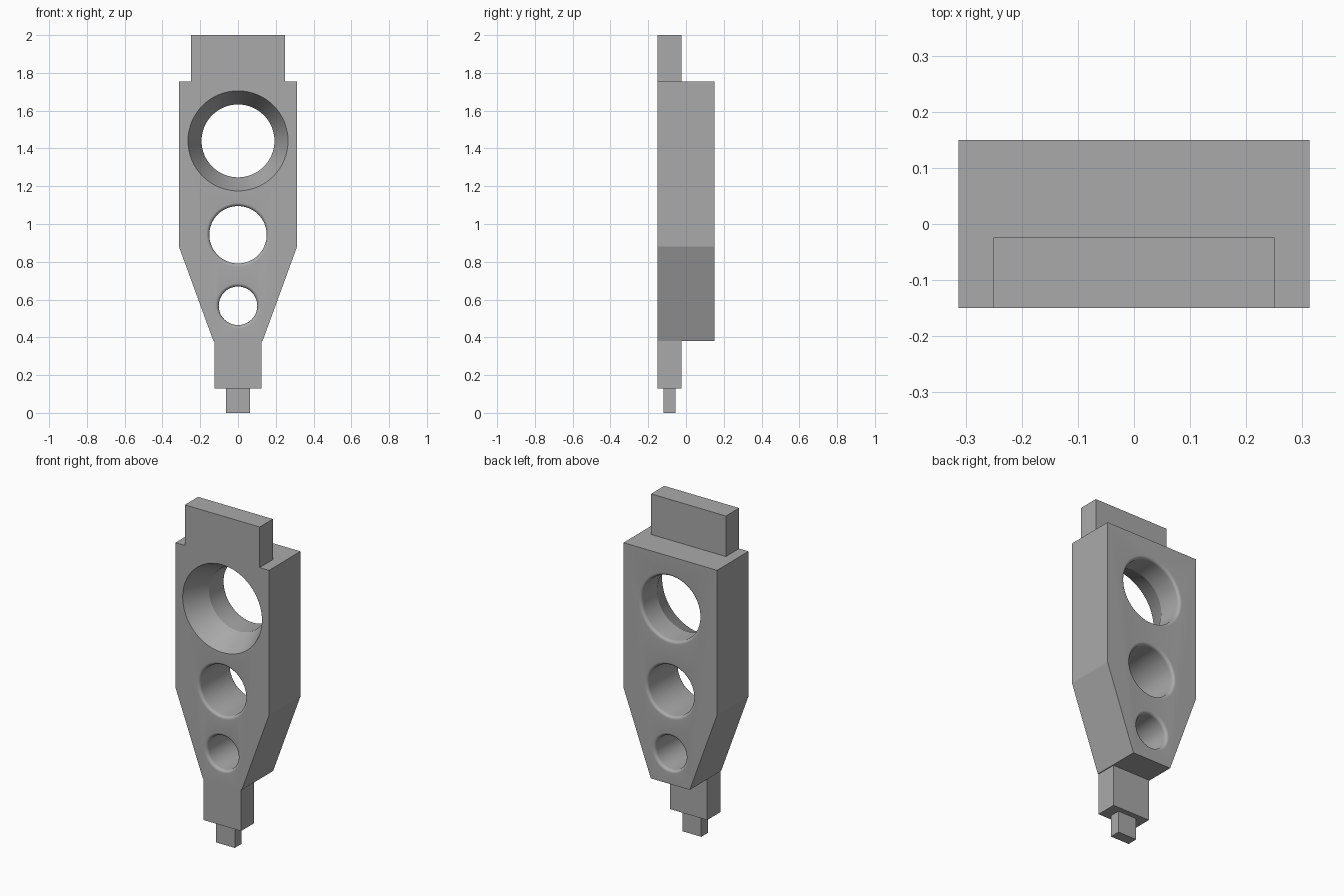
import bpy, bmesh, math
from mathutils import Matrix

cube = bpy.data.objects.get("Cube")
if cube:
    bpy.data.objects.remove(cube)

grey = bpy.data.materials.new("plain grey")
grey.use_nodes = True
grey.diffuse_color = (0.4, 0.4, 0.4, 1)
grey.node_tree.nodes["Principled BSDF"].inputs["Base Color"].default_value = (0.4, 0.4, 0.4, 1)

HALF = 0.15      # half the body depth
FILLET = 0.018   # rounding on the hole rims


def add_object(name, bm):
    bmesh.ops.recalc_face_normals(bm, faces=bm.faces)
    mesh = bpy.data.meshes.new(name)
    bm.to_mesh(mesh)
    bm.free()
    mesh.materials.append(grey)
    obj = bpy.data.objects.new(name, mesh)
    bpy.context.collection.objects.link(obj)
    return obj


def slab(name, outline, y0, y1):
    """Extrude a half outline of (x, z), mirrored in x, from y0 to y1."""
    points = outline + [(-x, z) for x, z in reversed(outline)]
    bm = bmesh.new()
    face = bm.faces.new([bm.verts.new((x, y0, z)) for x, z in points])
    new = bmesh.ops.extrude_face_region(bm, geom=[face])["geom"]
    verts = [v for v in new if isinstance(v, bmesh.types.BMVert)]
    bmesh.ops.translate(bm, verts=verts, vec=(0, y1 - y0, 0))
    return add_object(name, bm)


def rounded_rim(radius, side):
    """Profile (radius, y) from the bore out past the body on one side."""
    steps = 8
    rim = []
    for i in range(steps + 1):
        a = math.pi / 2 * i / steps
        rim.append((radius + FILLET * (1 - math.cos(a)),
                    side * (HALF - FILLET + FILLET * math.sin(a))))
    return rim + [(radius + FILLET, side * (HALF + 0.05))]


def lathe_cutter(name, profile, z, segments=64):
    """Spin a profile about the y axis at height z and close its ends."""
    bm = bmesh.new()
    rings = []
    for r, y in profile:
        rings.append([bm.verts.new((r * math.cos(math.tau * k / segments), y,
                                    z + r * math.sin(math.tau * k / segments)))
                      for k in range(segments)])
    for a, b in zip(rings, rings[1:]):
        for k in range(segments):
            n = (k + 1) % segments
            bm.faces.new((a[k], a[n], b[n], b[k])).smooth = True
    bm.faces.new(rings[0])
    bm.faces.new(rings[-1])
    return add_object(name, bm)


# Tapered main body
body = slab("main_body", [(0.13, 0.38), (0.3125, 0.88), (0.3125, 1.755)], -HALF, HALF)

# Three through holes; the top one has a conical front
cone = [(0.289, -HALF - 0.05), (0.265, -HALF), (0.193, 0.0)]
profiles = [
    ("top_hole", cone + rounded_rim(0.193, 1), 1.44),
    ("middle_hole", rounded_rim(0.152, -1)[::-1] + rounded_rim(0.152, 1), 0.943),
    ("bottom_hole", rounded_rim(0.102, -1)[::-1] + rounded_rim(0.102, 1), 0.567),
]
bpy.context.view_layer.objects.active = body
for name, profile, z in profiles:
    cutter = lathe_cutter(name, profile, z)
    cutter.hide_render = True
    cut = body.modifiers.new(name, "BOOLEAN")
    cut.operation = "DIFFERENCE"
    cut.solver = "EXACT"
    cut.object = cutter
    bpy.ops.object.modifier_apply(modifier=name)
    bpy.data.objects.remove(cutter)
body.data.set_sharp_from_angle(angle=math.radians(20))

# Tabs above and below, and the small end pin
slab("top_tab", [(0.25, 1.755), (0.25, 2.0)], -HALF, -0.024)
slab("lower_tab", [(0.125, 0.13), (0.125, 0.38)], -HALF, -0.024)
slab("end_pin", [(0.0625, 0.0), (0.0625, 0.13)], -0.12, -0.056)
